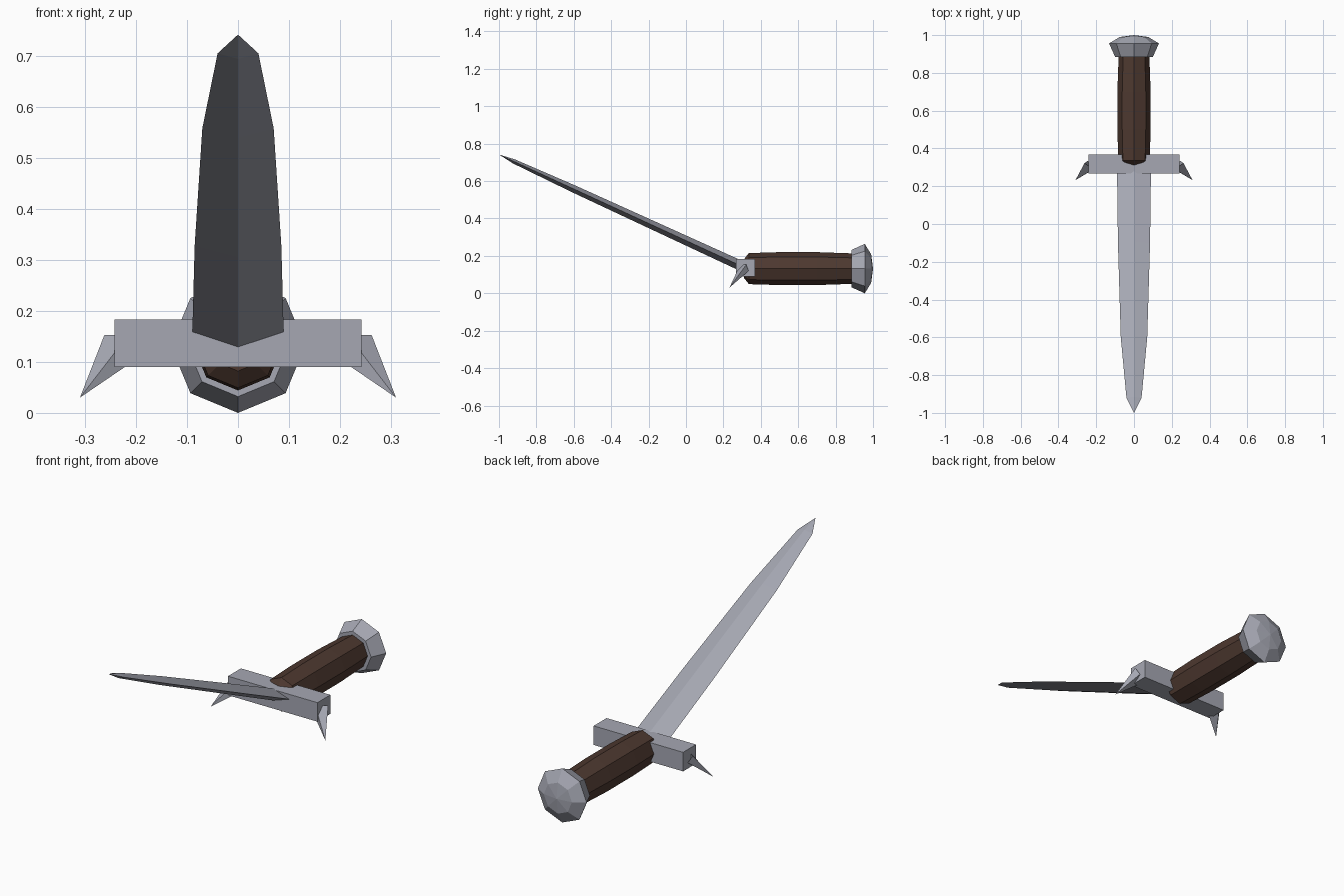
import bpy
import bmesh
from math import sin, cos, tau
from mathutils import Vector

cube = bpy.data.objects.get("Cube")
if cube:
    bpy.data.objects.remove(cube)


def material(name, rgb):
    mat = bpy.data.materials.new(name)
    mat.use_nodes = True
    colour = (*rgb, 1)
    mat.diffuse_color = colour
    mat.node_tree.nodes["Principled BSDF"].inputs["Base Color"].default_value = colour
    return mat


steel = material("steel grey", (0.38, 0.39, 0.45))
leather = material("dark brown leather", (0.075, 0.04, 0.029))


def loft(name, rings, mat, start=None, end=None):
    """Skin a list of point rings, closing each end with a point or a flat face."""
    bm = bmesh.new()
    rows = [[bm.verts.new(p) for p in ring] for ring in rings]
    count = len(rows[0])
    for a, b in zip(rows, rows[1:]):
        for i in range(count):
            j = (i + 1) % count
            bm.faces.new((a[i], a[j], b[j], b[i]))
    for row, tip in ((rows[0], start), (rows[-1], end)):
        if tip is None:
            bm.faces.new(row)
        else:
            apex = bm.verts.new(tip)
            for i in range(count):
                bm.faces.new((row[i], row[(i + 1) % count], apex))
    bmesh.ops.recalc_face_normals(bm, faces=bm.faces)
    mesh = bpy.data.meshes.new(name)
    bm.to_mesh(mesh)
    bm.free()
    mesh.materials.append(mat)
    obj = bpy.data.objects.new(name, mesh)
    bpy.context.collection.objects.link(obj)
    return obj


AXIS_Z = 0.132


def octagon(y, r):
    return [(r * sin(tau * i / 8), y, AXIS_Z + r * cos(tau * i / 8)) for i in range(8)]


# Blade: diamond section rising towards the tip
root, tip = Vector((0, 0.27, 0.158)), Vector((0, -1, 0.742))
direction = (tip - root).normalized()
normal = direction.cross(Vector((-1, 0, 0)))
if normal.z < 0:
    normal.negate()


def diamond(y, half_width, half_thick):
    centre = root.lerp(tip, (root.y - y) / (root.y - tip.y))
    side, up = Vector((half_width, 0, 0)), normal * half_thick
    return [centre + side, centre + up, centre - side, centre - up]


blade_stations = [(0.305, 0.09, 0.027), (-0.1, 0.085, 0.024),
                  (-0.6, 0.07, 0.02), (-0.92, 0.04, 0.012)]
loft("blade", [diamond(*s) for s in blade_stations], steel, end=tip)

# Crossguard bar
bar = [[(x, 0.268, 0.09), (x, 0.368, 0.09), (x, 0.368, 0.183), (x, 0.268, 0.183)]
       for x in (-0.242, 0.242)]
loft("crossguard", bar, steel)

# Guard spikes, pointing outward, forward and down
for side, name in ((1, "left_guard_spike"), (-1, "right_guard_spike")):
    base = [(0.262, 0.322, 0.153), (0.215, 0.29, 0.153),
            (0.222, 0.285, 0.09), (0.244, 0.335, 0.12)]
    ring = [(side * x, y, z) for x, y, z in base]
    loft(name, [ring], steel, end=(side * 0.31, 0.232, 0.03))

# Grip: slightly barrelled octagonal handle
grip = [(0.31, 0.05), (0.336, 0.083), (0.5, 0.088), (0.7, 0.088), (0.9, 0.081)]
loft("grip", [octagon(*s) for s in grip], leather)

# Pommel: faceted octagonal knob with a shallow domed back
pommel = [(0.885, 0.1), (0.956, 0.132), (0.99, 0.076)]
loft("pommel", [octagon(*s) for s in pommel], steel, end=(0, 1, AXIS_Z))
